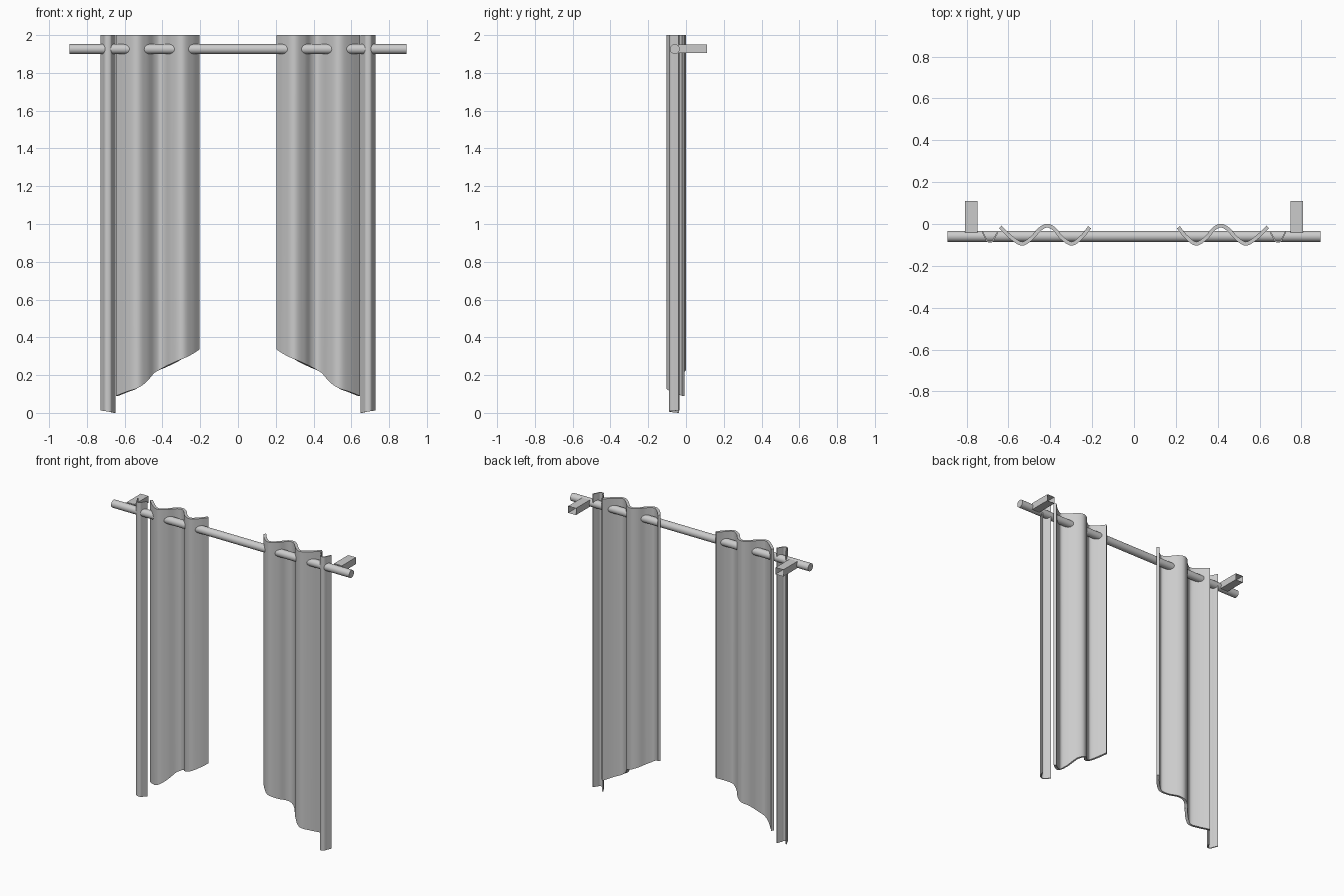
import bpy, bmesh, math
from mathutils import Vector

cube = bpy.data.objects.get("Cube")
if cube:
    bpy.data.objects.remove(cube)

TOP = 2.0
grey = bpy.data.materials.new("plain grey")
grey.use_nodes = True
colour = (0.6, 0.6, 0.6, 1)
grey.diffuse_color = colour
grey.node_tree.nodes["Principled BSDF"].inputs["Base Color"].default_value = colour


def finish(bm, name, smooth=True):
    bmesh.ops.recalc_face_normals(bm, faces=bm.faces)
    mesh = bpy.data.meshes.new(name)
    bm.to_mesh(mesh)
    bm.free()
    mesh.materials.append(grey)
    obj = bpy.data.objects.new(name, mesh)
    bpy.context.collection.objects.link(obj)
    if smooth:
        bpy.ops.object.select_all(action='DESELECT')
        obj.select_set(True)
        bpy.context.view_layer.objects.active = obj
        bpy.ops.object.shade_smooth_by_angle(angle=math.radians(35))
    return obj


def spline(points, steps=6):
    """Smooth path through a few (x, y, hem height) points."""
    pts = [Vector(p) for p in points]
    pts = [2 * pts[0] - pts[1]] + pts + [2 * pts[-1] - pts[-2]]
    out = []
    for a, b, c, d in zip(pts, pts[1:], pts[2:], pts[3:]):
        for i in range(steps):
            t = i / steps
            out.append(0.5 * (2 * b + (c - a) * t + (2 * a - 5 * b + 4 * c - d) * t * t
                              + (3 * b - a - 3 * c + d) * t ** 3))
    return out + [pts[-2]]


def drape(name, points, thickness, side):
    """Folded cloth hanging from the top down to a shaped hem."""
    path = spline(points)
    bm = bmesh.new()
    rings = []
    for i, p in enumerate(path):
        tangent = path[min(i + 1, len(path) - 1)] - path[max(i - 1, 0)]
        normal = Vector((-tangent.y, tangent.x, 0)).normalized() * thickness / 2
        ring = []
        for s, top in ((1, True), (-1, True), (-1, False), (1, False)):
            q = p + normal * s
            ring.append(bm.verts.new((q.x * side, q.y, TOP if top else p.z)))
        rings.append(ring)
    for a, b in zip(rings, rings[1:]):
        for k in range(4):
            j = (k + 1) % 4
            bm.faces.new((a[k], a[j], b[j], b[k]))
    bm.faces.new(rings[0])
    bm.faces.new(rings[-1])
    return finish(bm, name)


# Curtain rod
bm = bmesh.new()
bmesh.ops.create_cone(bm, cap_ends=True, segments=32, radius1=0.026, radius2=0.026, depth=1.785)
for v in bm.verts:
    v.co = (v.co.z, v.co.y - 0.059, v.co.x + 1.926)
finish(bm, "curtain_rod")

# Fold profiles from the middle of the window outwards: x, y, hem height
panel = [(0.212, -0.016, 0.335), (0.25, -0.062, 0.31), (0.297, -0.094, 0.285),
         (0.345, -0.066, 0.262), (0.38, -0.025, 0.245), (0.415, -0.008, 0.228),
         (0.45, -0.025, 0.21), (0.49, -0.068, 0.165), (0.535, -0.094, 0.13),
         (0.585, -0.066, 0.112), (0.64, -0.014, 0.09)]
strip = [(0.652, -0.04, 0.0), (0.668, -0.068, 0.003), (0.678, -0.083, 0.006),
         (0.7, -0.083, 0.009), (0.712, -0.062, 0.011), (0.725, -0.037, 0.012)]

for side, label in ((1, "left"), (-1, "right")):
    drape(label + "_curtain", panel, 0.018, side)
    drape(label + "_side_strip", strip, 0.007, side)

    # Wall bracket: box tube with an open back end
    bm = bmesh.new()
    bmesh.ops.create_cube(bm, size=1)
    for v in bm.verts:
        v.co = (side * 0.778 + v.co.x * 0.058, 0.035 + v.co.y * 0.15, 1.928 + v.co.z * 0.046)
    back = [f for f in bm.faces if f.calc_center_median().y > 0.1]
    bmesh.ops.inset_region(bm, faces=back, thickness=0.004)
    inner = max((f for f in bm.faces if f.calc_center_median().y > 0.1), key=lambda f: f.calc_area())
    for v in inner.verts:
        v.co.y -= 0.14
    finish(bm, label + "_wall_bracket", smooth=False)
